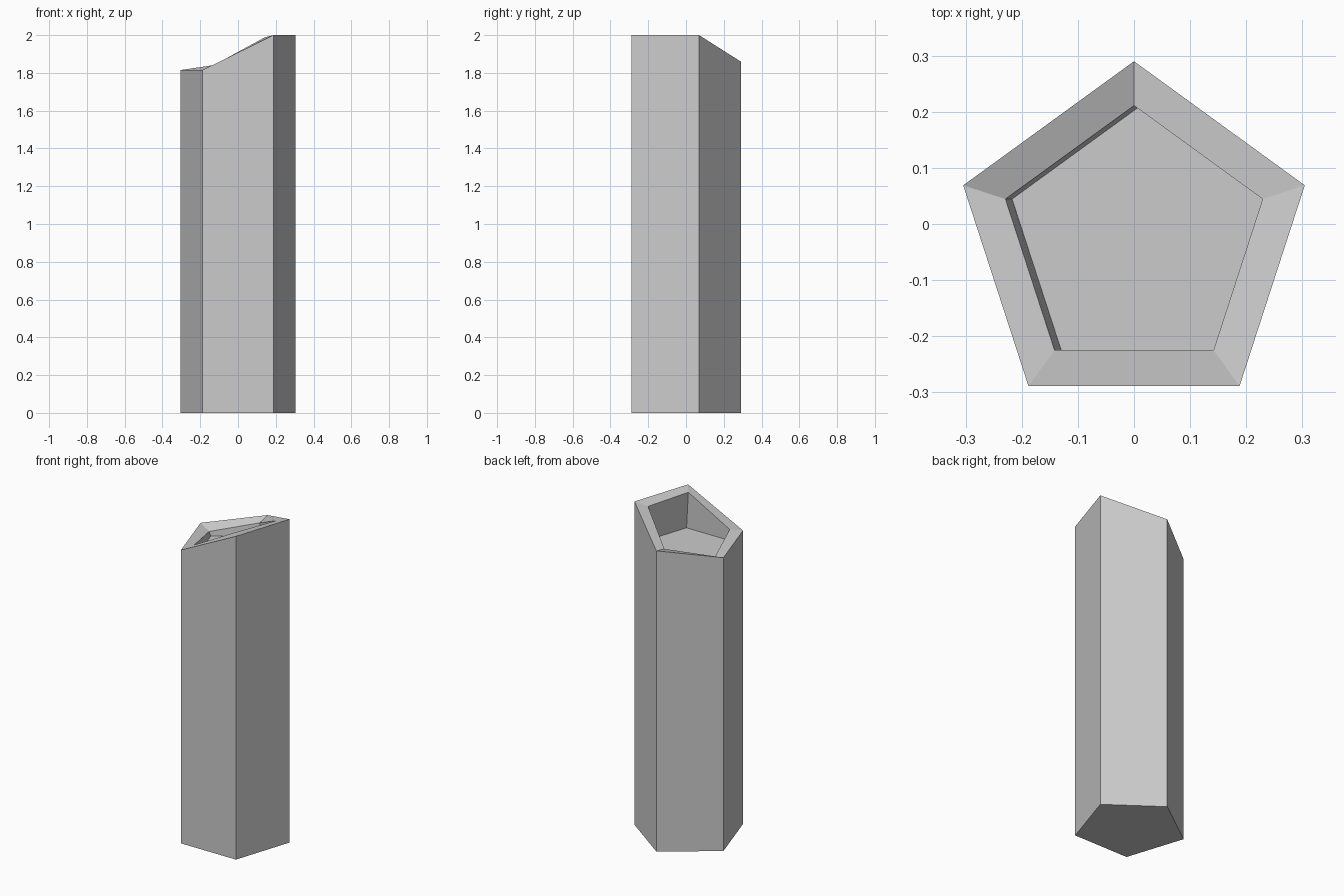
import bpy, bmesh, math

if "Cube" in bpy.data.objects:
    bpy.data.objects.remove(bpy.data.objects["Cube"])

CY = -0.03  # centre of the pentagon's circumscribed circle


def ring(bm, radius, heights, shift=0.0):
    """Pentagon of vertices, clockwise from the back point."""
    verts = []
    for i, z in enumerate(heights):
        a = math.pi / 2 - i * math.tau / 5
        verts.append(bm.verts.new((shift + radius * math.cos(a),
                                   CY + radius * math.sin(a), z)))
    return verts


bm = bmesh.new()

# outer base, slanted outer rim, inner rim and sunken flat floor
rings = [
    ring(bm, 0.32, [0.0] * 5),
    ring(bm, 0.32, [1.86, 2.0, 2.0, 1.815, 1.815]),
    ring(bm, 0.241, [1.842, 1.98, 1.988, 1.834, 1.791]),
    ring(bm, 0.241, [1.765] * 5, shift=0.012),
]

# side walls, rim and pocket walls
for low, high in zip(rings, rings[1:]):
    for i in range(5):
        j = (i + 1) % 5
        bm.faces.new((low[i], low[j], high[j], high[i]))

# underside and pocket floor
bm.faces.new(rings[0])
bm.faces.new(rings[-1])
bmesh.ops.recalc_face_normals(bm, faces=bm.faces[:])

mesh = bpy.data.meshes.new("pentagonal_column")
bm.to_mesh(mesh)
bm.free()
column = bpy.data.objects.new("pentagonal_column", mesh)
bpy.context.collection.objects.link(column)
